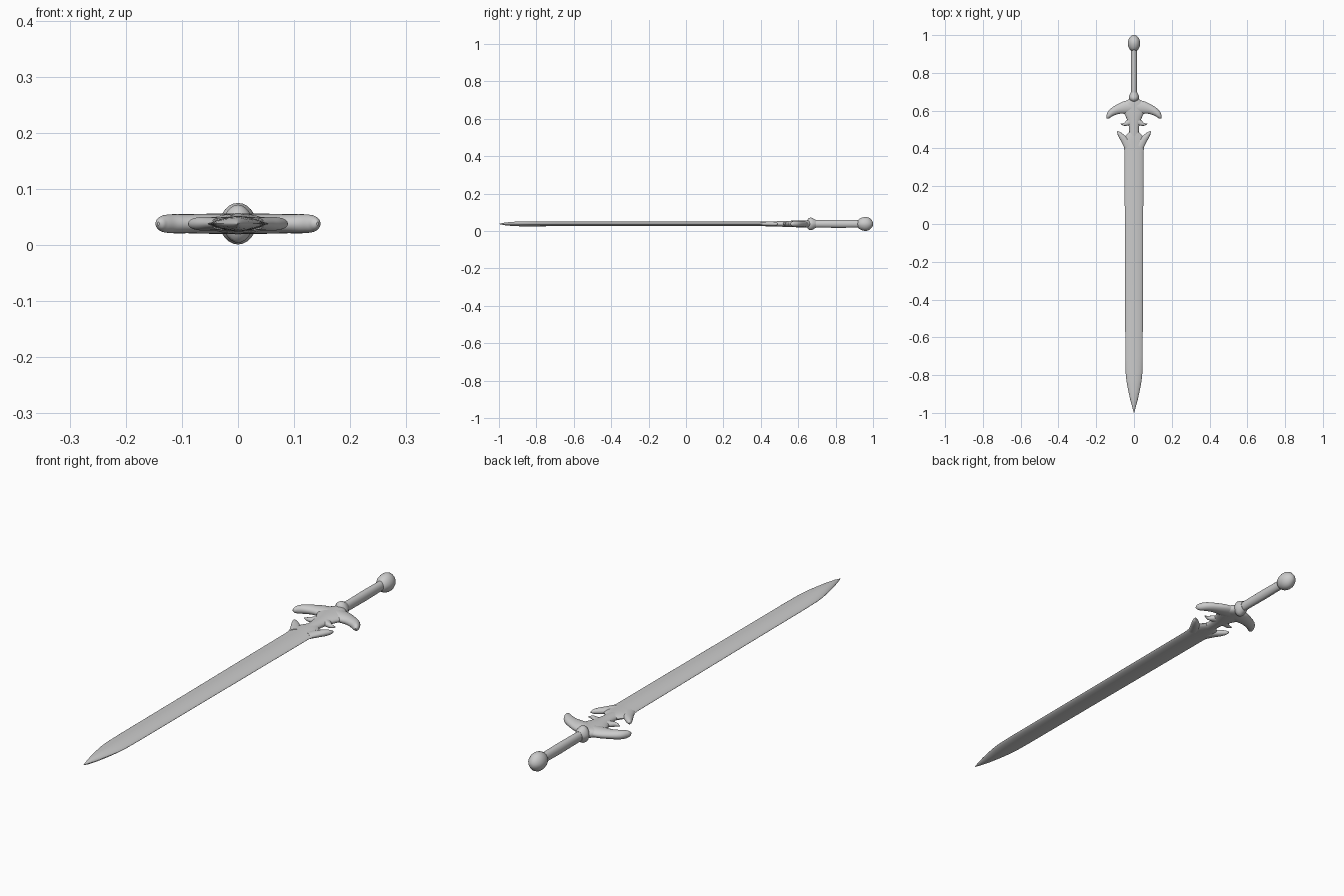
import bpy, bmesh, math

ZC = 0.038  # height of the sword's mid plane


def spline(pts, steps):
    """Catmull-Rom through tuples of any length."""
    if steps == 1:
        return pts
    out = []
    for i in range(len(pts) - 1):
        a, b, c, d = (pts[max(i - 1, 0)], pts[i], pts[i + 1], pts[min(i + 2, len(pts) - 1)])
        for k in range(steps):
            t = k / steps
            out.append(tuple(
                0.5 * (2 * q + (r - p) * t + (2 * p - 5 * q + 4 * r - s) * t * t
                       + (3 * q - p - 3 * r + s) * t ** 3)
                for p, q, r, s in zip(a, b, c, d)))
    return out + [pts[-1]]


def sweep(name, pts, power=1.0, steps=1, sides=24, mirror=False, angle=35):
    """Loft sections along (x, y, half width, half thickness) stations."""
    st = spline(pts, steps)
    bm = bmesh.new()
    for sx in ((1, -1) if mirror else (1,)):
        rings = []
        for i, (x, y, w, h) in enumerate(st):
            p, q = st[max(i - 1, 0)], st[min(i + 1, len(st) - 1)]
            tx, ty = q[0] - p[0], q[1] - p[1]
            length = math.hypot(tx, ty)
            nx, ny = ty / length, -tx / length
            ring = []
            for k in range(sides):
                a = 2 * math.pi * k / sides
                c, s = math.cos(a) * w, math.sin(a)
                z = math.copysign(abs(s) ** power, s) * h
                ring.append(bm.verts.new((sx * (x + nx * c), y + ny * c, ZC + z)))
            rings.append(ring)
        for r0, r1 in zip(rings, rings[1:]):
            for k in range(sides):
                j = (k + 1) % sides
                bm.faces.new((r0[k], r0[j], r1[j], r1[k]))
        bm.faces.new(rings[0])
        bm.faces.new(rings[-1])
    bmesh.ops.recalc_face_normals(bm, faces=bm.faces)
    mesh = bpy.data.meshes.new(name)
    bm.to_mesh(mesh)
    bm.free()
    ob = bpy.data.objects.new(name, mesh)
    bpy.context.collection.objects.link(ob)
    bpy.ops.object.select_all(action='DESELECT')
    ob.select_set(True)
    bpy.context.view_layer.objects.active = ob
    bpy.ops.object.shade_smooth_by_angle(angle=math.radians(angle))
    return ob


def axis(rows):
    return [(0, y, w, h) for y, w, h in rows]


# Blade with lens-shaped section, tapering to the point
sweep("blade", axis([
    (-0.998, .001, .001), (-0.97, .009, .007), (-0.93, .020, .011), (-0.88, .031, .013),
    (-0.83, .040, .013), (-0.79, .044, .013), (-0.7, .046, .012), (-0.3, .047, .012),
    (0.1, .049, .012), (0.38, .050, .012), (0.41, .054, .012), (0.44, .056, .013),
    (0.465, .046, .013), (0.485, .028, .013)]), power=1.3)

# Narrow neck flowing into the cross guard
sweep("guard_core", axis([
    (0.45, .030, .012), (0.48, .025, .014), (0.51, .026, .015), (0.54, .033, .016),
    (0.565, .042, .017), (0.59, .055, .018), (0.61, .060, .018), (0.635, .056, .019),
    (0.65, .040, .019), (0.665, .022, .018)]))

# Curved guard horns, side barbs and blade-root spikes
sweep("guard_horns", [
    (0.0, .622, .036, .018), (.045, .617, .034, .018), (.085, .607, .025, .017),
    (.115, .592, .020, .017), (.132, .575, .014, .015), (.139, .564, .009, .010),
    (.142, .558, .002, .003)], steps=5, mirror=True)
sweep("side_barbs", [
    (.015, .545, .022, .013), (.035, .534, .014, .011), (.053, .527, .007, .008),
    (.071, .530, .001, .002)], steps=5, sides=16, mirror=True)
sweep("blade_root_spikes", [
    (.028, .410, .024, .011), (.047, .440, .020, .012), (.066, .464, .015, .012),
    (.080, .481, .009, .009), (.087, .492, .002, .003)], steps=5, sides=20, mirror=True)

# Collar, grip and pommel
sweep("collar", axis([
    (0.645, .008, .015), (0.655, .022, .030), (0.665, .027, .034), (0.675, .027, .032),
    (0.685, .023, .026), (0.695, .018, .021)]), power=1.2, angle=50)
sweep("grip", axis([
    (0.66, .016, .020), (0.72, .016, .020), (0.82, .017, .021), (0.90, .016, .020),
    (0.94, .016, .020)]))
sweep("pommel", axis([
    (0.918, .016, .018), (0.926, .024, .026), (0.938, .030, .033), (0.953, .033, .037),
    (0.968, .032, .037), (0.982, .027, .031), (0.993, .018, .020), (1.0, .007, .008)]),
    power=1.1, angle=50)
